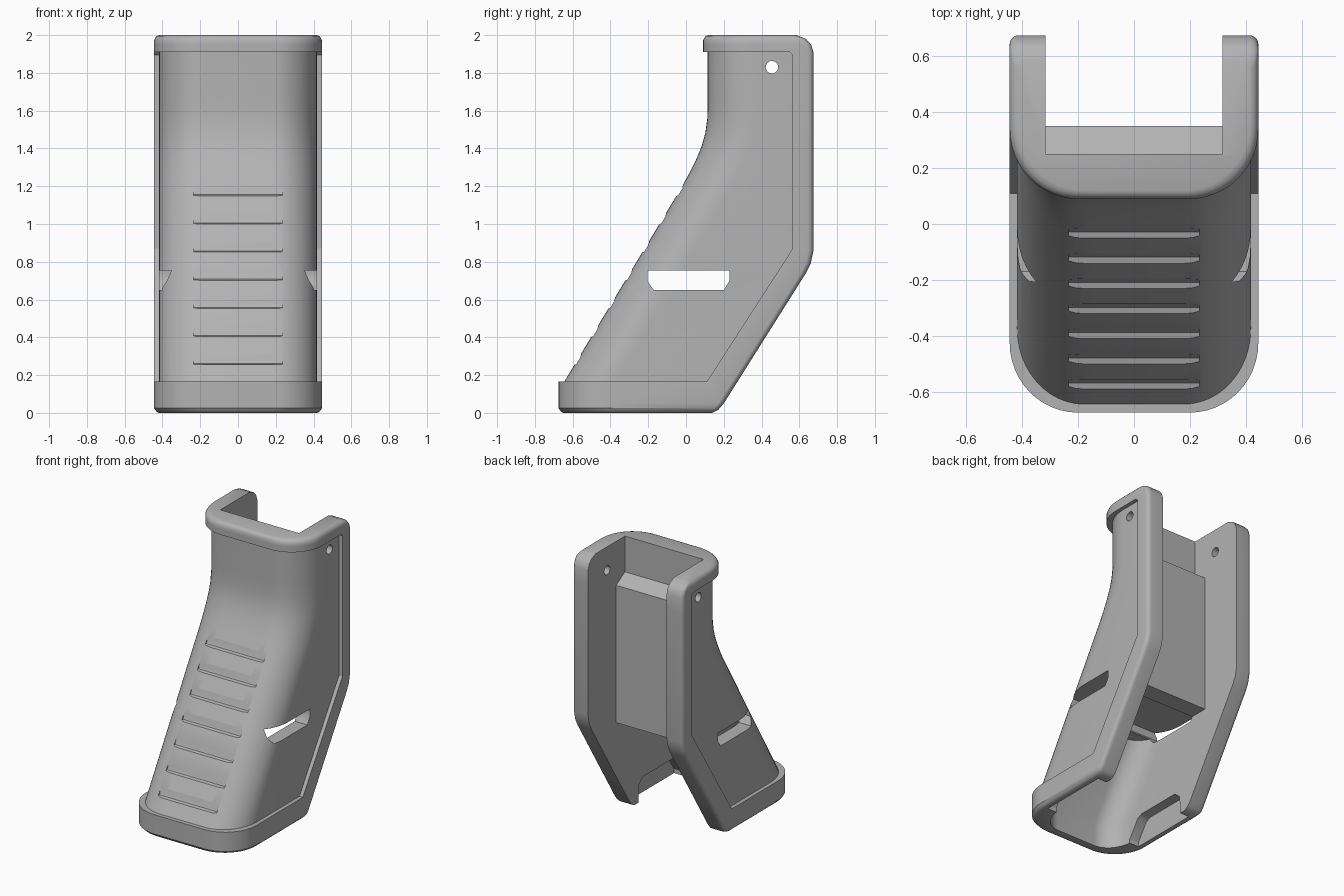
import bpy, bmesh, math

cube = bpy.data.objects.get("Cube")
if cube:
    bpy.data.objects.remove(cube)

grey = bpy.data.materials.new("plain grey")
grey.use_nodes = True
grey.diffuse_color = (0.45, 0.45, 0.45, 1)
grey.node_tree.nodes["Principled BSDF"].inputs["Base Color"].default_value = grey.diffuse_color


def interp(table, z):
    if z <= table[0][0]:
        return table[0][1]
    for (a, u), (b, v) in zip(table, table[1:]):
        if z <= b:
            return u + (v - u) * (z - a) / (b - a)
    return table[-1][1]


def finish(name, bm):
    bmesh.ops.recalc_face_normals(bm, faces=bm.faces)
    mesh = bpy.data.meshes.new(name)
    bm.to_mesh(mesh)
    bm.free()
    mesh.materials.append(grey)
    ob = bpy.data.objects.new(name, mesh)
    bpy.context.collection.objects.link(ob)
    return ob


def loft(name, levels, front, back, half, rx, ry, edge, inset=((0, 0),), steps=12):
    """Stack of horizontal sections with a rounded front and softened back edges."""
    bm = bmesh.new()
    rings = []
    for z in levels:
        e = interp(inset, z)
        w, yf, yb = half - e, interp(front, z) + e, interp(back, z)
        side = []
        for i in range(5):
            a = math.pi / 2 * (1 - i / 4)
            side.append((w - edge + edge * math.cos(a), yb - edge + edge * math.sin(a)))
        for i in range(steps + 1):
            a = math.pi / 2 * i / steps
            side.append((w - rx + rx * math.cos(a), yf + ry - ry * math.sin(a)))
        pts = side + [(-x, y) for x, y in reversed(side)]
        rings.append([bm.verts.new((x, y, z)) for x, y in pts])
    for lo, hi in zip(rings, rings[1:]):
        for i in range(len(lo)):
            j = (i + 1) % len(lo)
            bm.faces.new((lo[i], lo[j], hi[j], hi[i]))
    bm.faces.new(rings[0])
    bm.faces.new(rings[-1])
    return finish(name, bm)


def prism(name, outline, half):
    """Side outline (y, z) extruded across x."""
    bm = bmesh.new()
    a, b = [[bm.verts.new((s * half, y, z)) for y, z in outline] for s in (-1, 1)]
    for i in range(len(a)):
        j = (i + 1) % len(a)
        bm.faces.new((a[i], a[j], b[j], b[i]))
    bm.faces.new(a)
    bm.faces.new(b)
    return finish(name, bm)


def combine(target, tool, operation="DIFFERENCE"):
    mod = target.modifiers.new("combine", "BOOLEAN")
    mod.operation, mod.solver, mod.object = operation, "EXACT", tool
    bpy.context.view_layer.objects.active = target
    bpy.ops.object.modifier_apply(modifier=mod.name)
    bpy.data.objects.remove(tool)


# Side profiles as (z, y)
body_front = [(0.165, -0.645), (1.2, -0.02), (1.27, 0.018), (1.34, 0.053), (1.41, 0.082),
              (1.48, 0.102), (1.56, 0.113), (1.65, 0.115)]
back = [(0, 0.14), (0.015, 0.17), (0.05, 0.2), (0.74, 0.635), (0.79, 0.66), (0.86, 0.675),
        (1.91, 0.675), (1.95, 0.662), (1.98, 0.635), (2, 0.585)]
body_back = [(z, y - 0.03) for z, y in back]
rim_front = [(0.3, -0.675), (1.8, 0.09)]
rim_inset = [(0, 0.025), (0.008, 0.012), (0.025, 0), (1.97, 0), (1.985, 0.006), (1.995, 0.015), (2, 0.028)]

# Main sleeve
levels = sorted({0.03, 1.97} | {z for z, y in body_front + body_back if 0.03 < z < 1.97})
sleeve = loft("grip_sleeve", levels, body_front, body_back, 0.418, 0.24, 0.27, 0.01)

# Raised rim along top, back and bottom
levels = sorted({z for z, y in back + rim_front + rim_inset})
rim = loft("rim", levels, rim_front, back, 0.445, 0.245, 0.25, 0.03, rim_inset)
combine(rim, prism("rim_opening", [(-1, 0.165), (0.11, 0.165), (0.565, 0.87), (0.565, 1.895),
                                   (0.55, 1.91), (-1, 1.91)], 1))
combine(sleeve, rim, "UNION")

# Rear slot with sloped ledge
combine(sleeve, prism("rear_slot", [(0.25, 2.1), (0.25, 1.74), (0.35, 1.68), (0.35, -0.1),
                                    (1, -0.1), (1, 2.1)], 0.317))

# Lower cavity with rounded front corners
cavity_front = [(z, y + 0.05) for z, y in body_front]
combine(sleeve, loft("lower_cavity", [-0.1, 0.165, 0.68], cavity_front, [(0, 0.9)],
                     0.317, 0.16, 0.2, 0.01))

# Mouth recesses on both inner walls
combine(sleeve, prism("mouth_recess", [(-0.42, -0.1), (-0.42, 0.03), (-0.34, 0.15), (-0.3, 0.17),
                                       (0.04, 0.17), (0.09, 0.13), (0.1, -0.1)], 0.39))

# Side windows
combine(sleeve, prism("side_window", [(-0.205, 0.755), (-0.205, 0.7), (-0.17, 0.65), (0.2, 0.65),
                                      (0.23, 0.7), (0.23, 0.755)], 1))

# Pin holes
circle = [(0.455 + 0.033 * math.cos(i * math.pi / 12), 1.83 + 0.033 * math.sin(i * math.pi / 12))
          for i in range(24)]
combine(sleeve, prism("pin_hole", circle, 1))

# Finger grooves down the front
for i in range(7):
    top = 1.207 - 0.149 * i
    low = top - 0.055
    yt, yl = interp(body_front, top), interp(body_front, low)
    combine(sleeve, prism("groove", [(yt, top), (yl + 0.026, low + 0.012), (yl + 0.02, low + 0.003),
                                     (yl, low - 0.003), (yl - 0.05, low), (yt - 0.05, top)], 0.235))

bpy.ops.object.select_all(action="DESELECT")
sleeve.select_set(True)
bpy.context.view_layer.objects.active = sleeve
bpy.ops.object.shade_smooth_by_angle(angle=math.radians(32))
